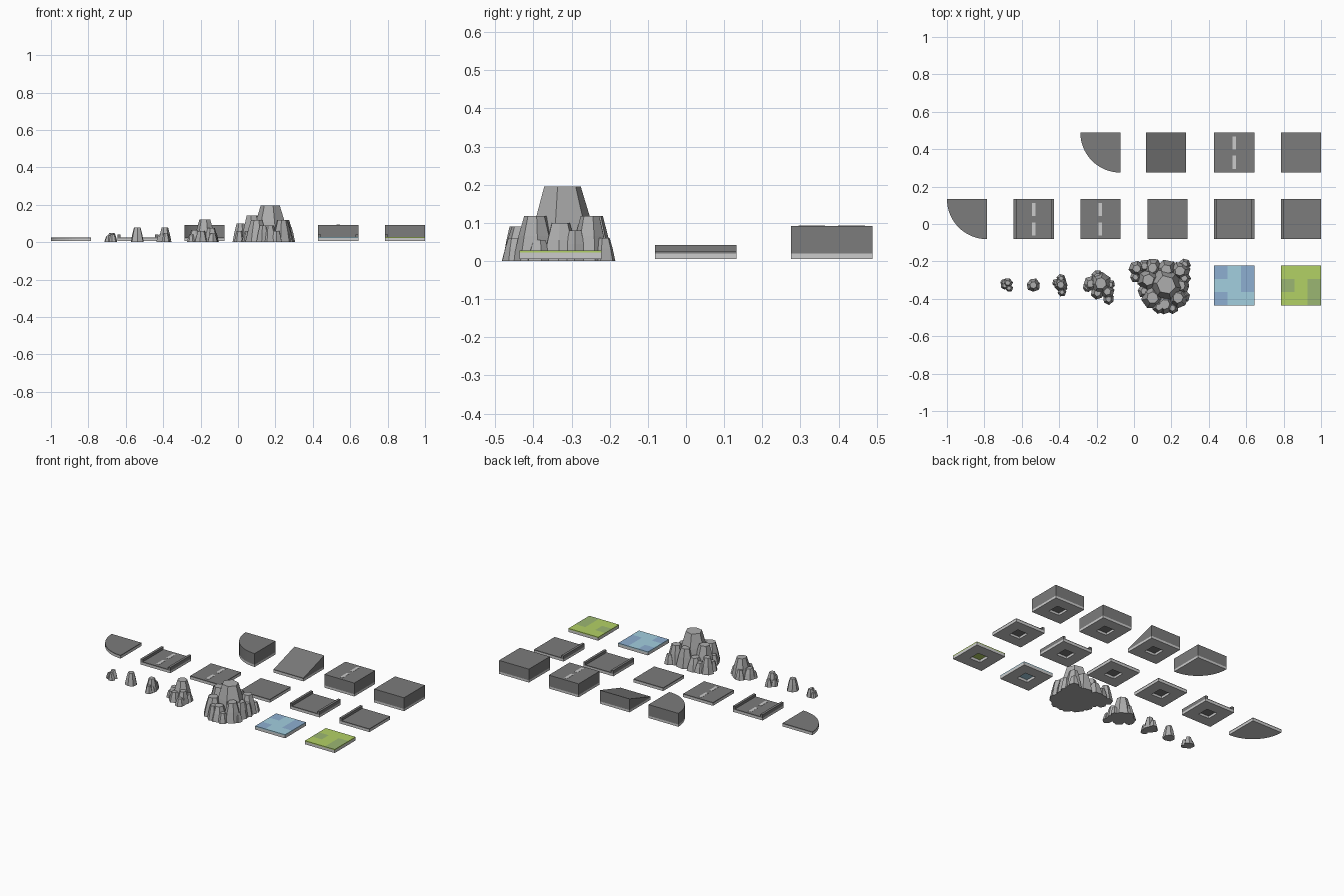
import bpy, bmesh, math, random
from mathutils import Vector

if "Cube" in bpy.data.objects:
    bpy.data.objects.remove(bpy.data.objects["Cube"])

random.seed(4)
S = 0.214                     # tile side
H = S / 2
Z0, Z1, LOW, TALL = 0.005, 0.02, 0.026, 0.092
ROW = (-0.329, 0.026, 0.382)  # tile row centres
COL = (-0.893, -0.536, -0.18, 0.178, 0.536, 0.893)


def material(name, r, g, b):
    m = bpy.data.materials.new(name)
    m.diffuse_color = (r, g, b, 1)
    m.use_nodes = True
    m.node_tree.nodes["Principled BSDF"].inputs["Base Color"].default_value = m.diffuse_color
    return m


ASPHALT = material("asphalt", 0.2, 0.2, 0.2)
PALE = material("pale_stone", 0.75, 0.75, 0.75)
ROCK = material("rock", 0.42, 0.42, 0.42)
GRASS = material("grass", 0.45, 0.64, 0.13), material("dark_grass", 0.33, 0.47, 0.17)
WATER = material("water", 0.36, 0.62, 0.74), material("dark_water", 0.27, 0.43, 0.64)


def finish(bm, name, *mats):
    bmesh.ops.recalc_face_normals(bm, faces=bm.faces)
    me = bpy.data.meshes.new(name)
    bm.to_mesh(me)
    bm.free()
    ob = bpy.data.objects.new(name, me)
    for m in mats:
        me.materials.append(m)
    bpy.context.collection.objects.link(ob)
    return ob


def prism(name, pts, z0, z1, mat, slope=None):
    """Extrude a flat outline; slope(x, y) optionally gives the top height."""
    bm = bmesh.new()
    lo = [bm.verts.new((x, y, z0)) for x, y in pts]
    hi = [bm.verts.new((x, y, slope(x, y) if slope else z1)) for x, y in pts]
    bm.faces.new(lo[::-1])
    bm.faces.new(hi)
    n = len(pts)
    for i in range(n):
        j = (i + 1) % n
        bm.faces.new((lo[i], lo[j], hi[j], hi[i]))
    return finish(bm, name, mat)


def rect(cx, cy, hx, hy):
    return [(cx - hx, cy - hy), (cx + hx, cy - hy), (cx + hx, cy + hy), (cx - hx, cy + hy)]


def base(name, cx, cy, z1=Z1):
    """Pale square foot with a square socket through it."""
    bm = bmesh.new()
    loops = [[bm.verts.new((x, y, z)) for x, y in rect(cx, cy, h, h)]
             for h, z in ((H, Z0), (H, z1), (0.038, z1), (0.038, Z0))]
    for k in range(4):
        a, b = loops[k], loops[(k + 1) % 4]
        for i in range(4):
            j = (i + 1) % 4
            bm.faces.new((a[i], a[j], b[j], b[i]))
    finish(bm, name + "_base", PALE)


def tile(name, cx, cy, top=LOW, stripes=False, curbs=(), slope=None):
    base(name, cx, cy)
    prism(name + "_top", rect(cx, cy, H, H), Z1, top, ASPHALT, slope)
    if stripes:
        for dy in (-0.052, 0.052):
            prism(name + "_stripe", rect(cx, cy + dy, 0.01, 0.035), top - 0.002, top + 0.001, PALE)
    for s in curbs:
        prism(name + "_curb", rect(cx + s * (H - 0.008), cy, 0.008, H), LOW - 0.002, 0.042, ASPHALT)


def quarter(name, cx, cy, top):
    ox, oy = cx + H, cy + H
    pts = [(ox, oy)] + [(ox + S * math.cos(a), oy + S * math.sin(a))
                        for a in (math.pi + math.pi / 2 * (i / 16) for i in range(17))][::1]
    prism(name + "_base", pts, Z0, Z1, PALE)
    prism(name + "_top", pts, Z1, top, ASPHALT)


def checker(name, cx, cy, mats, dark):
    """Ground tile with a 3 x 3 patchwork top."""
    base(name, cx, cy, 0.022)
    bm = bmesh.new()
    bmesh.ops.create_grid(bm, x_segments=3, y_segments=3, size=H)
    bmesh.ops.translate(bm, verts=bm.verts, vec=(cx, cy, 0.022))
    ext = bmesh.ops.extrude_face_region(bm, geom=bm.faces[:], use_keep_orig=True)["geom"]
    bmesh.ops.translate(bm, vec=(0, 0, 0.006),
                        verts=[v for v in ext if isinstance(v, bmesh.types.BMVert)])
    for f in bm.faces:
        c = f.calc_center_median()
        if c.z > 0.0275:
            cell = (int((c.x - cx + H) / (S / 3)), int((c.y - cy + H) / (S / 3)))
            f.material_index = int(cell in dark)
    finish(bm, name + "_top", *mats)


def rocks(name, spires):
    """Cluster of tapered, slightly irregular stone columns (x, y, radius, height)."""
    bm = bmesh.new()
    for x, y, r, h in spires:
        n = random.choice((6, 7))
        a0 = random.uniform(0, math.tau)
        jit = [random.uniform(0.9, 1.08) for _ in range(n)]
        rings = []
        for z, k in ((0, 1), (0.55 * h, 0.76), (h, 0.5)):
            rings.append([bm.verts.new((x + r * k * jit[i] * math.cos(a0 + math.tau * i / n),
                                        y + r * k * jit[i] * math.sin(a0 + math.tau * i / n), z))
                          for i in range(n)])
        bm.faces.new(rings[0][::-1])
        bm.faces.new(rings[-1])
        for a, b in zip(rings, rings[1:]):
            for i in range(n):
                j = (i + 1) % n
                bm.faces.new((a[i], a[j], b[j], b[i]))
    finish(bm, name, ROCK)


# back row: tall pieces
quarter("tall_corner", COL[2], ROW[2], TALL)
RX = 0.17
tile("ramp", RX, ROW[2], slope=lambda x, y: LOW if y < ROW[2] else TALL)
tile("tall_road", COL[4], ROW[2], TALL, stripes=True)
tile("tall_block", COL[5], ROW[2], TALL)

# middle row: low road pieces
quarter("low_corner", COL[0], ROW[1], LOW)
tile("curbed_road", COL[1], ROW[1], stripes=True, curbs=(-1, 1))
tile("road", COL[2], ROW[1], stripes=True)
tile("plain_road", COL[3], ROW[1])
tile("double_curb_road", COL[4], ROW[1], curbs=(-1, 1))
tile("single_curb_road", COL[5], ROW[1], curbs=(-1,))

# front row: ground patches
checker("water", COL[4], ROW[0], WATER, {(0, 2), (2, 1), (2, 2), (0, 0), (1, 0)} - {(1, 0)})
checker("grass", COL[5], ROW[0], GRASS, {(0, 1), (2, 0), (2, 1)})

# front row: rock formations
rocks("mountain", [
    (0.172, -0.327, 0.105, 0.195), (0.075, -0.30, 0.065, 0.142), (0.015, -0.24, 0.042, 0.10),
    (0.10, -0.395, 0.062, 0.118), (0.165, -0.43, 0.055, 0.09), (0.235, -0.395, 0.058, 0.118),
    (0.25, -0.33, 0.05, 0.10), (0.245, -0.25, 0.055, 0.118), (0.17, -0.245, 0.058, 0.118),
    (0.10, -0.235, 0.05, 0.08), (0.27, -0.215, 0.033, 0.06), (0.265, -0.385, 0.035, 0.055),
    (0.205, -0.45, 0.035, 0.06), (0.135, -0.445, 0.038, 0.09), (0.055, -0.36, 0.038, 0.06),
    (0.008, -0.285, 0.032, 0.06), (0.268, -0.29, 0.035, 0.08), (0.055, -0.225, 0.036, 0.06)])
rocks("crag", [
    (-0.178, -0.317, 0.06, 0.122), (-0.232, -0.32, 0.04, 0.065), (-0.143, -0.36, 0.04, 0.075),
    (-0.135, -0.402, 0.03, 0.045), (-0.195, -0.37, 0.036, 0.06), (-0.195, -0.278, 0.032, 0.06),
    (-0.127, -0.325, 0.027, 0.05), (-0.25, -0.34, 0.025, 0.04)])
rocks("small_crag", [
    (-0.392, -0.325, 0.036, 0.078), (-0.39, -0.29, 0.025, 0.045), (-0.415, -0.315, 0.023, 0.04),
    (-0.385, -0.365, 0.025, 0.045), (-0.377, -0.34, 0.022, 0.035)])
rocks("single_spire", [(-0.539, -0.327, 0.038, 0.077)])
rocks("pebble_cluster", [
    (-0.675, -0.315, 0.027, 0.05), (-0.692, -0.33, 0.022, 0.035),
    (-0.668, -0.343, 0.022, 0.042), (-0.695, -0.312, 0.019, 0.03)])
